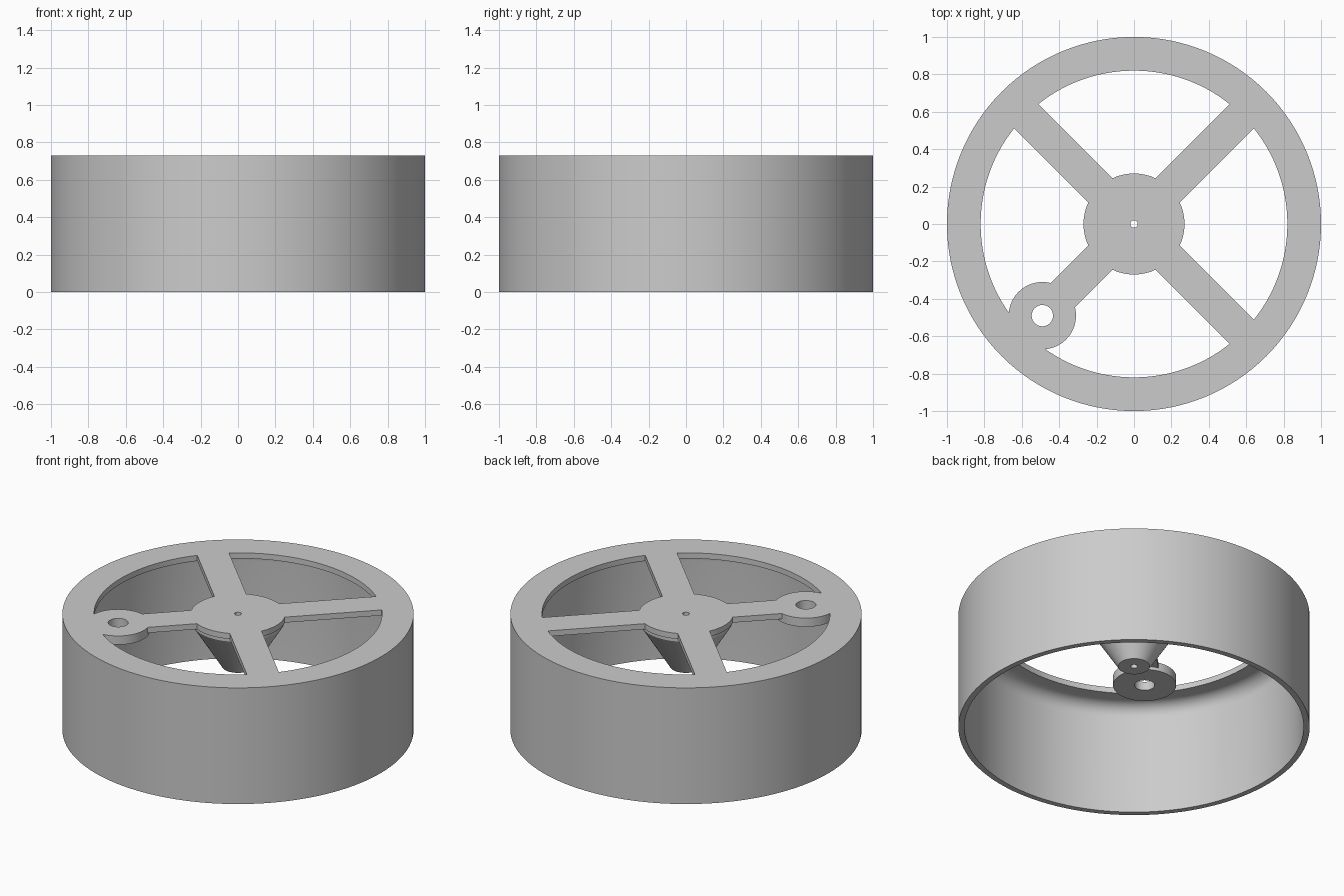
import bpy, bmesh
from math import sin, cos, asin, pi, radians
from mathutils import Vector

cube = bpy.data.objects.get("Cube")
if cube:
    bpy.data.objects.remove(cube, do_unlink=True)

SEGMENTS = 128
TOP, PLATE = 0.73, 0.035
UNDER = TOP - PLATE
RIM, HUB, HALF_SPOKE = 0.82, 0.27, 0.092
EYE = Vector((-0.49, -0.49, 0))

grey = bpy.data.materials.new("plain grey")
grey.use_nodes = True
colour = (0.6, 0.6, 0.6, 1)
grey.diffuse_color = colour
grey.node_tree.nodes["Principled BSDF"].inputs["Base Color"].default_value = colour


def finish(bm, name):
    bmesh.ops.recalc_face_normals(bm, faces=bm.faces[:])
    mesh = bpy.data.meshes.new(name)
    bm.to_mesh(mesh)
    bm.free()
    mesh.materials.append(grey)
    obj = bpy.data.objects.new(name, mesh)
    bpy.context.collection.objects.link(obj)
    return obj


def lathe(name, profile, segments=SEGMENTS):
    """Revolve a closed (radius, height) profile about z."""
    bm = bmesh.new()
    verts = [bm.verts.new((r, 0, z)) for r, z in profile]
    edges = [bm.edges.new((v, verts[i - 1])) for i, v in enumerate(verts)]
    bmesh.ops.spin(bm, geom=verts + edges, cent=(0, 0, 0), axis=(0, 0, 1),
                   angle=2 * pi, steps=segments)
    bmesh.ops.remove_doubles(bm, verts=bm.verts[:], dist=0.00001)
    return finish(bm, name)


def cylinder(name, radius, low, high):
    bm = bmesh.new()
    bmesh.ops.create_cone(bm, cap_ends=True, segments=64, radius1=radius,
                          radius2=radius, depth=high - low)
    bmesh.ops.translate(bm, verts=bm.verts[:], vec=EYE + Vector((0, 0, (low + high) / 2)))
    return finish(bm, name)


def cut(target, cutter):
    cutter.hide_render = True
    mod = target.modifiers.new("cut", "BOOLEAN")
    mod.operation, mod.solver, mod.object = "DIFFERENCE", "EXACT", cutter
    bpy.context.view_layer.objects.active = target
    bpy.ops.object.modifier_apply(modifier=mod.name)


def arc(radius, start, end, steps):
    return [(radius * cos(start + (end - start) * i / steps),
             radius * sin(start + (end - start) * i / steps)) for i in range(steps + 1)]


# Drum wall, lid, rounded inner corner, tapered hub and axle bore in one profile
WALL, FILLET = 0.966, 0.08
corner = [(WALL - FILLET + x, UNDER - FILLET + y) for x, y in arc(FILLET, 0, pi / 2, 8)]
wheel = lathe("wheel_drum", [(0.02, TOP), (1, TOP), (1, 0), (WALL, 0)] + corner +
              [(0.262, UNDER), (0.262, 0.675), (0.09, 0.4), (0.02, 0.4)])

# Four openings between the spokes
bm = bmesh.new()
for k in range(4):
    mid = k * pi / 2
    wide = pi / 4 - asin(HALF_SPOKE / RIM)
    tight = pi / 4 - asin(HALF_SPOKE / HUB)
    outline = arc(RIM, mid - wide, mid + wide, 28) + arc(HUB, mid + tight, mid - tight, 14)
    face = bm.faces.new([bm.verts.new((x, y, 0.6)) for x, y in outline])
    side = bmesh.ops.extrude_face_region(bm, geom=[face])["geom"]
    bmesh.ops.translate(bm, vec=(0, 0, 0.3),
                        verts=[v for v in side if isinstance(v, bmesh.types.BMVert)])
windows = finish(bm, "window_cutter")

# Keep the round handle eye solid, then drill it
eye_keep = cylinder("eye_keeper", 0.18, 0.5, 1)
cut(windows, eye_keep)
cut(wheel, windows)
eye_hole = cylinder("eye_drill", 0.057, 0.5, 1)
cut(wheel, eye_hole)
for helper in (windows, eye_keep, eye_hole):
    bpy.data.objects.remove(helper, do_unlink=True)

# Thicker underside of the handle eye
eye = lathe("handle_eye", [(0.057, UNDER), (0.18, UNDER), (0.18, 0.675), (0.057, 0.675)], 64)
eye.location = EYE

for obj in (wheel, eye):
    bpy.ops.object.select_all(action="DESELECT")
    obj.select_set(True)
    bpy.context.view_layer.objects.active = obj
    bpy.ops.object.shade_smooth_by_angle(angle=radians(30))
